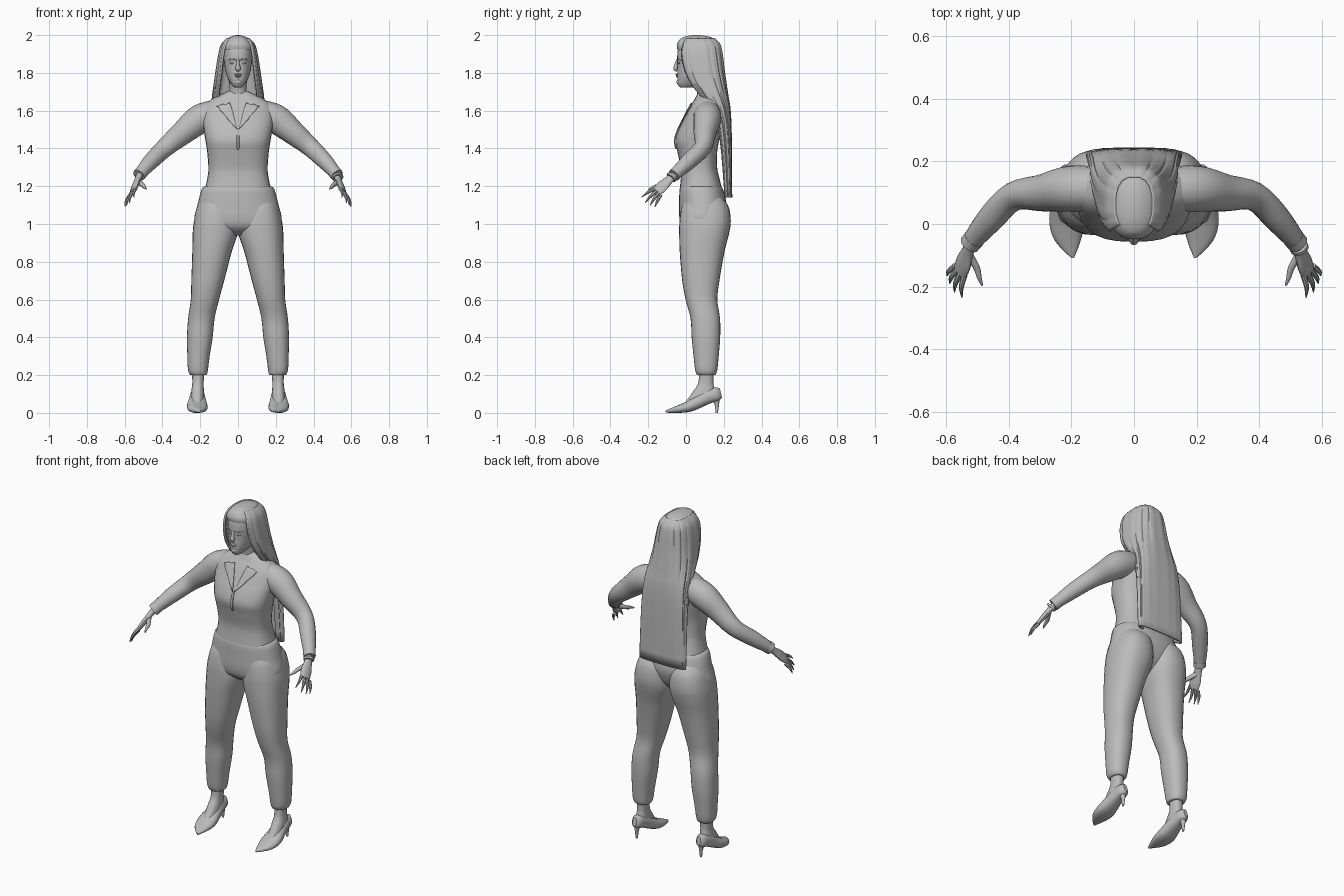
import bpy, bmesh, math
from mathutils import Vector

cube = bpy.data.objects.get("Cube")
if cube:
    bpy.data.objects.remove(cube)

grey = bpy.data.materials.new("plain_grey")
grey.use_nodes = True
grey.diffuse_color = (.5, .5, .5, 1)
grey.node_tree.nodes["Principled BSDF"].inputs["Base Color"].default_value = (.5, .5, .5, 1)


def finish(name, bm, angle=40):
    """Turn a bmesh into a named, smooth shaded object."""
    bmesh.ops.recalc_face_normals(bm, faces=bm.faces)
    mesh = bpy.data.meshes.new(name)
    bm.to_mesh(mesh)
    bm.free()
    mesh.materials.append(grey)
    ob = bpy.data.objects.new(name, mesh)
    bpy.context.collection.objects.link(ob)
    bpy.ops.object.select_all(action='DESELECT')
    ob.select_set(True)
    bpy.context.view_layer.objects.active = ob
    bpy.ops.object.shade_smooth_by_angle(angle=math.radians(angle))
    return ob


def smooth_rows(rows, steps):
    """Catmull-Rom interpolation between rows of numbers."""
    result = []
    for i in range(len(rows) - 1):
        before, start = rows[max(i - 1, 0)], rows[i]
        end, after = rows[i + 1], rows[min(i + 2, len(rows) - 1)]
        for k in range(steps):
            t = k / steps
            result.append([b + t / 2 * (c - a + t * (2 * a - 5 * b + 4 * c - d
                           + t * (3 * (b - c) + d - a)))
                           for a, b, c, d in zip(before, start, end, after)])
    result.append(list(rows[-1]))
    return result


def unit_oval(angle, power):
    """Point on a superellipse of radius one."""
    c, s = math.cos(angle), math.sin(angle)
    return (math.copysign(abs(c) ** (2 / power), c),
            math.copysign(abs(s) ** (2 / power), s))


def skin(name, rings, closed=True, angle=40):
    """Bridge rings of points, capping the ends of closed rings."""
    bm = bmesh.new()
    loops = [[bm.verts.new(p) for p in ring] for ring in rings]
    count = len(loops[0])
    for low, high in zip(loops, loops[1:]):
        for j in range(count if closed else count - 1):
            k = (j + 1) % count
            bm.faces.new((low[j], low[k], high[k], high[j]))
    if closed:
        bm.faces.new(loops[0])
        bm.faces.new(loops[-1])
    return finish(name, bm, angle)


def loft(name, rows, side=1, power=2.3, sides=28):
    """Level sections: height, centre x, half width, front y, back y."""
    rings = []
    for z, x, half, front, back in smooth_rows(rows, 4):
        ring = []
        for j in range(sides):
            u, v = unit_oval(math.tau * j / sides, power)
            ring.append((side * (x + half * u),
                         (front + back) / 2 + (back - front) / 2 * v, z))
        rings.append(ring)
    return skin(name, rings)


def tube(name, rows, side=1, across=(1, 0, 0), sides=16, steps=4, power=2):
    """Sections along a path: x, y, z, radius along across, other radius."""
    rows = smooth_rows(rows, steps)
    points = [Vector(r[:3]) for r in rows]
    rings = []
    for i, p in enumerate(points):
        along = (points[min(i + 1, len(points) - 1)] - points[max(i - 1, 0)]).normalized()
        u = Vector(across)
        u = (u - along * u.dot(along)).normalized()
        v = along.cross(u)
        ring = []
        for j in range(sides):
            a, b = unit_oval(math.tau * j / sides, power)
            q = p + u * a * rows[i][3] + v * b * rows[i][4]
            ring.append((q.x * side, q.y, q.z))
        rings.append(ring)
    return skin(name, rings)


def ball(name, centre, size):
    bm = bmesh.new()
    bmesh.ops.create_uvsphere(bm, u_segments=16, v_segments=10, radius=1)
    for v in bm.verts:
        v.co = Vector(c + s * k for c, s, k in zip(centre, size, v.co))
    return finish(name, bm)


def cloth_plate(name, corners, side, target):
    """Thin panel given by four x, z corners, laid onto the target."""
    a, b, c, d = (Vector((side * x, -.04, z)) for x, z in corners)
    grid = [[a.lerp(b, i / 10).lerp(d.lerp(c, i / 10), j / 10)
             for i in range(11)] for j in range(11)]
    ob = skin(name, grid, closed=False)
    wrap = ob.modifiers.new("wrap", 'SHRINKWRAP')
    wrap.target = target
    wrap.wrap_mode = 'ABOVE_SURFACE'
    wrap.offset = .004
    thick = ob.modifiers.new("thick", 'SOLIDIFY')
    thick.thickness = .006
    thick.offset = 0
    return ob


# Jacket body
jacket = loft("jacket", [
    (1.19, 0, .174, -.033, .19), (1.25, 0, .161, -.027, .175),
    (1.3, 0, .157, -.028, .165), (1.38, 0, .163, -.045, .165),
    (1.44, 0, .172, -.057, .175), (1.5, 0, .182, -.04, .185),
    (1.56, 0, .19, -.01, .19), (1.62, 0, .18, .02, .185),
    (1.66, 0, .14, .045, .175), (1.69, 0, .08, .06, .165),
    (1.705, 0, .05, .07, .15)], power=2.6)
cloth_plate("jacket_placket", [(-.006, 1.4), (.006, 1.4), (.006, 1.5), (-.006, 1.5)], 1, jacket)

# Trouser seat
loft("trouser_seat", [
    (1.2, 0, .17, -.02, .175), (1.185, 0, .192, -.034, .195),
    (1.1, 0, .215, -.036, .215), (1.03, 0, .23, -.035, .2),
    (.98, 0, .2, -.02, .17), (.94, 0, .08, .03, .12)])

# Neck and head
loft("neck", [(1.64, 0, .06, .06, .16), (1.7, 0, .046, .058, .15),
              (1.78, 0, .048, .04, .15)])
loft("head", [
    (1.722, 0, .018, -.03, .04), (1.74, 0, .036, -.044, .08),
    (1.78, 0, .058, -.046, .13), (1.83, 0, .07, -.046, .16),
    (1.88, 0, .075, -.047, .17), (1.93, 0, .074, -.04, .17),
    (1.97, 0, .055, -.01, .14), (1.985, 0, .02, .03, .1)])
tube("nose", [(0, -.044, 1.875, .006, .004), (0, -.052, 1.845, .009, .009),
              (0, -.056, 1.822, .014, .011), (0, -.046, 1.812, .008, .006)])
ball("upper_lip", (0, -.046, 1.791), (.02, .009, .005))
ball("lower_lip", (0, -.045, 1.782), (.017, .009, .006))
ball("chin", (0, -.034, 1.752), (.022, .016, .016))

# Hair: closed crown, then a long curtain open at the face
loft("hair_crown", [
    (1.925, 0, .088, -.046, .185), (1.95, 0, .083, -.048, .178),
    (1.98, 0, .058, -.03, .15), (1.995, 0, .03, .005, .11),
    (2, 0, .008, .04, .07)])
curtain = []
for z, half, front, back in smooth_rows([
        (1.98, .058, -.02, .15), (1.95, .085, -.04, .178), (1.9, .1, -.05, .19),
        (1.82, .113, -.035, .2), (1.75, .123, 0, .21), (1.68, .133, .06, .22),
        (1.6, .139, .13, .232), (1.45, .145, .175, .238), (1.14, .15, .205, .24)], 4):
    ring = []
    for j in range(49):
        u, v = unit_oval(-.8 + (math.pi + 1.6) * j / 48, 2.6)
        lock = .97 if j % 4 == 0 else 1
        ring.append((half * lock * u, (front + back) / 2 + (back - front) / 2 * lock * v, z))
    curtain.append(ring)
hair = skin("hair_curtain", curtain, closed=False, angle=25)
thick = hair.modifiers.new("thick", 'SOLIDIFY')
thick.thickness = .01
thick.offset = 0

# Parts that come in pairs
for side, word in ((1, "left_"), (-1, "right_")):
    cloth_plate(word + "collar", [(.005, 1.5), (.09, 1.615), (.13, 1.665), (.045, 1.685)],
                side, jacket)
    ball(word + "eye", (side * .031, -.037, 1.853), (.013, .007, .006))
    tube(word + "brow", [(.014, -.047, 1.869, .003, .003), (.034, -.042, 1.874, .003, .003),
                         (.052, -.026, 1.867, .002, .002)], side, across=(0, 0, 1), sides=8)

    # Trouser leg with a gathered cuff
    loft(word + "trouser_leg", [
        (1.16, .1, .07, .02, .17), (1.1, .11, .1, -.02, .222),
        (1.02, .116, .116, -.034, .237), (.95, .121, .119, -.036, .228),
        (.85, .138, .104, -.033, .203), (.7, .16, .087, -.02, .177),
        (.6, .175, .075, -.002, .166), (.5, .194, .07, .024, .18),
        (.4, .202, .068, .03, .181), (.3, .209, .059, .04, .173),
        (.23, .212, .053, .048, .166), (.205, .21, .046, .056, .158),
        (.2, .21, .038, .06, .15)], side)

    # Ankle, pointed shoe and thin heel
    loft(word + "ankle", [(.24, .21, .035, .07, .148), (.16, .212, .03, .065, .145),
                          (.11, .214, .034, .035, .155), (.06, .215, .036, .0, .15)], side)
    tube(word + "shoe", [
        (.215, .185, .105, .012, .025), (.215, .165, .1, .03, .036),
        (.215, .12, .088, .039, .038), (.215, .07, .062, .047, .035),
        (.216, .02, .036, .055, .03), (.212, -.03, .022, .05, .022),
        (.203, -.075, .013, .028, .013), (.195, -.108, .007, .004, .006)], side, power=2.4)
    tube(word + "heel", [(.215, .155, .09, .024, .026), (.215, .163, .05, .012, .013),
                         (.215, .163, 0, .006, .006)], side)

    # Sleeve with wrist cuff
    tube(word + "sleeve", [
        (.1, .11, 1.59, .07, .07), (.2, .113, 1.556, .074, .078),
        (.29, .1, 1.485, .06, .064), (.385, .088, 1.405, .046, .05),
        (.46, .015, 1.332, .043, .043), (.522, -.06, 1.262, .031, .031)],
        side, across=(0, 1, 0), sides=20)
    tube(word + "cuff", [(.51, -.046, 1.275, .035, .035), (.525, -.064, 1.258, .034, .034)],
         side, across=(0, 1, 0), steps=1)

    # Palm, fingers and thumb
    spread = (.03, .03, -.035)
    tube(word + "palm", [(.515, -.05, 1.27, .024, .02), (.53, -.085, 1.238, .023, .016),
                         (.545, -.125, 1.2, .034, .015), (.557, -.155, 1.172, .031, .011)],
         side, across=spread, sides=14)
    for finger, base, tip in (
            ("index", (.541, -.16, 1.19), (.55, -.235, 1.142)),
            ("middle", (.553, -.155, 1.176), (.574, -.217, 1.112)),
            ("ring", (.564, -.146, 1.163), (.589, -.19, 1.098)),
            ("little", (.572, -.134, 1.152), (.597, -.165, 1.09))):
        middle = Vector(base).lerp(Vector(tip), .55) + Vector((.006, 0, .004))
        tube(word + finger + "_finger", [(*base, .01, .01), (*middle, .008, .008),
                                         (*tip, .002, .002)], side, across=spread, sides=8)
    tube(word + "thumb", [(.53, -.095, 1.225, .014, .014), (.503, -.14, 1.205, .012, .011),
                          (.495, -.17, 1.195, .009, .008), (.485, -.197, 1.185, .003, .003)],
         side, across=(0, 0, 1), sides=10)

# Bracelet on the left wrist
tube("left_bracelet", [(.526, -.072, 1.252, .03, .03), (.53, -.08, 1.244, .03, .03)],
     across=(0, 1, 0), steps=1)
